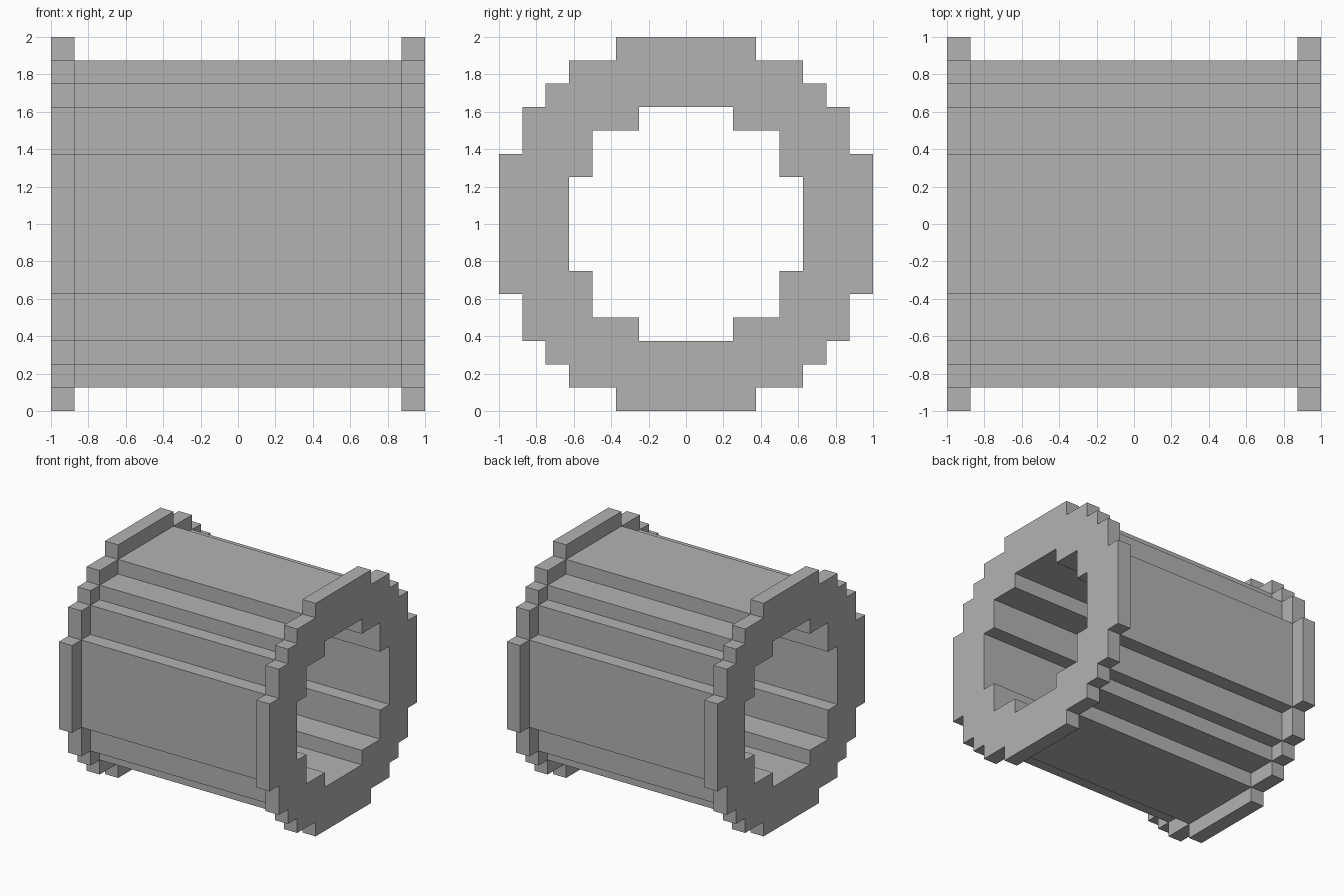
import bpy, bmesh
from mathutils import Vector

UNIT = 0.125  # one block

cube = bpy.data.objects.get("Cube")
if cube:
    bpy.data.objects.remove(cube, do_unlink=True)

grey = bpy.data.materials.new("grey")
grey.use_nodes = True
grey.diffuse_color = (0.45, 0.45, 0.45, 1)
grey.node_tree.nodes["Principled BSDF"].inputs["Base Color"].default_value = (0.45, 0.45, 0.45, 1)

# Stepped discs: half width in blocks for each block row away from the axis
FLANGE = [8, 8, 8, 7, 7, 6, 5, 3]
BARREL = [7, 7, 7, 6, 6, 5, 3]
BORE = [5, 5, 4, 4, 2]

# Sections along x: name, start, end, outer disc
SECTIONS = [
    ("right_flange", -8, -7, FLANGE),
    ("barrel", -7, 7, BARREL),
    ("left_flange", 7, 8, FLANGE),
]


def inside(disc, y, z):
    """Whether the block centred on y, z lies in a stepped disc."""
    row = int(abs(z))
    return row < len(disc) and abs(y) < disc[row]


def solid(section, y, z):
    if not 0 <= section < len(SECTIONS):
        return False
    return inside(SECTIONS[section][3], y, z) and not inside(BORE, y, z)


def add_face(bm, centre, half, axis, sign):
    """Add one outward face of a box."""
    u, v = (axis + 1) % 3, (axis + 2) % 3
    corners = []
    for a, b in ((-1, -1), (1, -1), (1, 1), (-1, 1)):
        p = centre.copy()
        p[axis] += sign * half[axis]
        p[u] += a * half[u]
        p[v] += b * half[v]
        corners.append(bm.verts.new(p * UNIT + Vector((0, 0, 1))))
    bm.faces.new(corners if sign > 0 else corners[::-1])


def build_section(index):
    name, start, end, disc = SECTIONS[index]
    half = Vector(((end - start) / 2, 0.5, 0.5))
    bm = bmesh.new()
    cells = [n + 0.5 for n in range(-8, 8)]
    for y in cells:
        for z in cells:
            if not solid(index, y, z):
                continue
            centre = Vector(((start + end) / 2, y, z))
            # Only faces that look onto empty space
            for sign in (-1, 1):
                neighbours = ((index + sign, y, z), (index, y + sign, z), (index, y, z + sign))
                for axis, place in enumerate(neighbours):
                    if not solid(*place):
                        add_face(bm, centre, half, axis, sign)
    # Merge the blocks into clean flat faces
    bmesh.ops.remove_doubles(bm, verts=bm.verts, dist=0.001)
    bmesh.ops.dissolve_limit(bm, angle_limit=0.01, verts=bm.verts, edges=bm.edges)
    mesh = bpy.data.meshes.new(name)
    bm.to_mesh(mesh)
    bm.free()
    mesh.materials.append(grey)
    bpy.context.collection.objects.link(bpy.data.objects.new(name, mesh))


for i in range(len(SECTIONS)):
    build_section(i)
